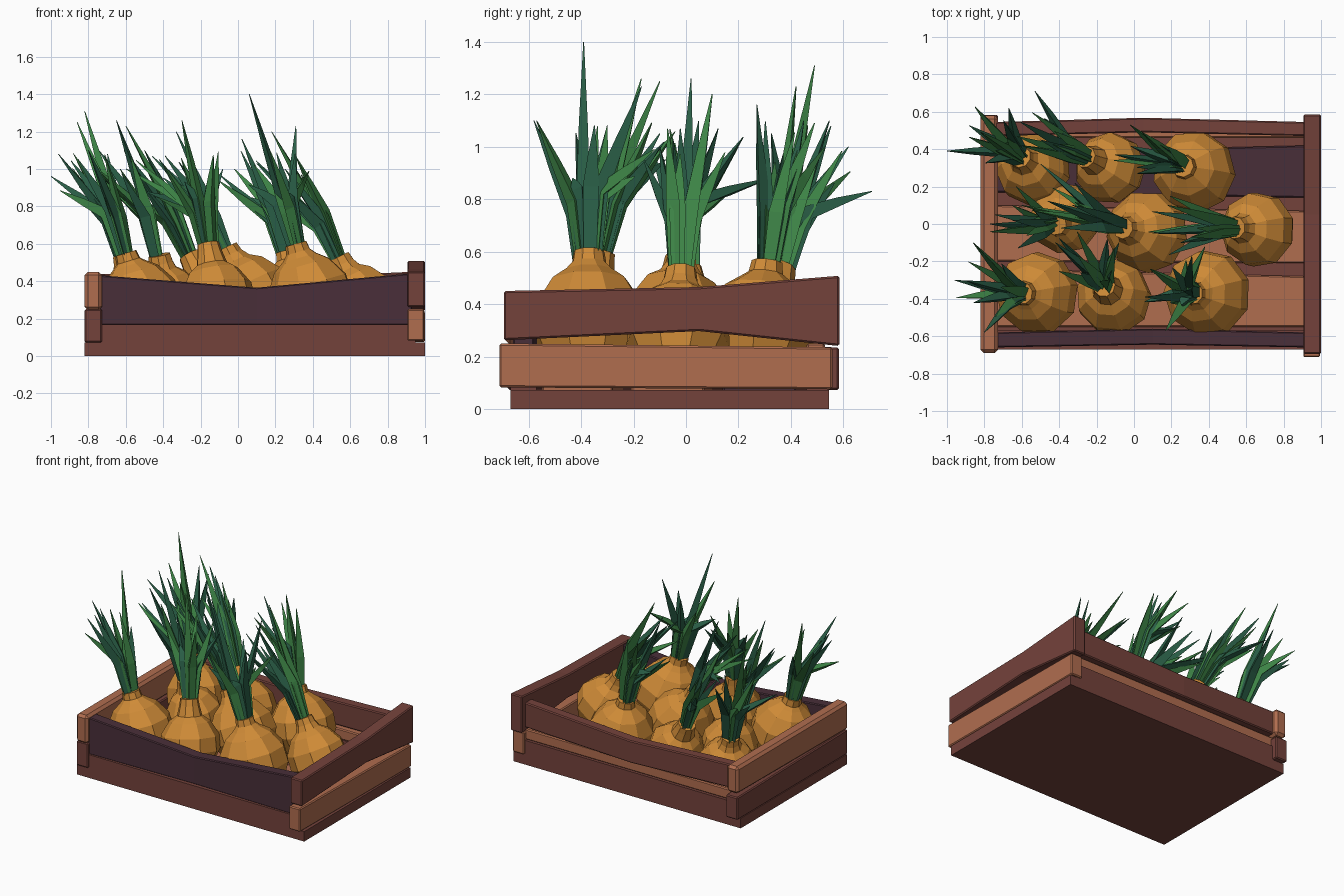
import bpy, bmesh, math, random
from mathutils import Vector

if "Cube" in bpy.data.objects:
    bpy.data.objects.remove(bpy.data.objects["Cube"])

random.seed(4)


def material(name, hexcode):
    def lin(c):
        return c / 12.92 if c <= 0.04045 else ((c + 0.055) / 1.055) ** 2.4
    m = bpy.data.materials.new(name)
    m.diffuse_color = [lin(int(hexcode[i:i + 2], 16) / 255) for i in (0, 2, 4)] + [1]
    m.use_nodes = True
    m.node_tree.nodes["Principled BSDF"].inputs["Base Color"].default_value = m.diffuse_color
    return m


BROWN = material("brown_wood", "74423b")
LIGHT = material("light_wood", "b06d4f")
DARK = material("dark_wood", "492f39")
ORANGE = material("onion_skin", "cf8b37")
GREEN = material("leaf_green", "3c8245")
DEEP = material("deep_leaf_green", "2a5f47")


def finish(name, bm, mats, bevel=0):
    bmesh.ops.recalc_face_normals(bm, faces=bm.faces)
    me = bpy.data.meshes.new(name)
    bm.to_mesh(me)
    bm.free()
    for m in mats:
        me.materials.append(m)
    ob = bpy.data.objects.new(name, me)
    bpy.context.collection.objects.link(ob)
    if bevel:
        mod = ob.modifiers.new("bevel", 'BEVEL')
        mod.width, mod.segments = bevel, 1
    return ob


def loft(bm, rings, mat=0):
    """Skin equal rings of points, closing both ends."""
    vs = [[bm.verts.new(p) for p in r] for r in rings]
    n = len(vs[0])
    faces = [bm.faces.new((a[i], a[(i + 1) % n], b[(i + 1) % n], b[i]))
             for a, b in zip(vs, vs[1:]) for i in range(n)]
    faces += [bm.faces.new(vs[0]), bm.faces.new(vs[-1])]
    for f in faces:
        f.material_index = mat


def plank(name, mat, axis, sections, bevel=0.007):
    """sections: (position along axis, side low, side high, z low, z high)"""
    bm = bmesh.new()
    rings = []
    for t, a, b, lo, hi in sections:
        ring = [(a, lo), (b, lo), (b, hi), (a, hi)]
        rings.append([(t, s, z) if axis == 'x' else (s, t, z) for s, z in ring])
    loft(bm, rings)
    finish(name, bm, [mat], bevel)


# Base and floor slats
plank("crate_base", BROWN, 'x', [(-.82, -.67, .545, 0, .072), (1, -.67, .545, 0, .072)], 0)
plank("floor_slat_front", LIGHT, 'x', [(-.75, -.55, -.24, .06, .1), (.93, -.55, -.28, .06, .1)])
plank("floor_slat_middle", LIGHT, 'x', [(-.75, -.2, .1, .06, .1), (.93, -.21, .07, .06, .1)])
plank("floor_slat_back", DARK, 'x', [(-.75, .17, .38, .06, .1), (.93, .14, .42, .06, .1)])

# Long sides (the ends of the boards sit inside the end planks)
plank("front_lower_board", BROWN, 'x', [(-.78, -.67, -.57, .06, .168), (.95, -.67, -.57, .06, .168)], 0)
plank("front_upper_board", DARK, 'x', [(-.75, -.66, -.58, .165, .432),
      (.1, -.645, -.56, .165, .365), (.93, -.66, -.58, .165, .442)], .006)
plank("back_lower_board", BROWN, 'x', [(-.78, .46, .545, .06, .175), (.95, .46, .545, .06, .175)], 0)
plank("back_middle_board", LIGHT, 'x', [(-.75, .46, .53, .175, .25), (.93, .46, .53, .175, .25)])
plank("back_upper_board", BROWN, 'x', [(-.75, .47, .545, .27, .44),
      (.05, .49, .568, .25, .41), (.93, .47, .545, .27, .45)])

# Short ends
plank("left_lower_board", BROWN, 'y', [(-.68, -.82, -.727, .072, .25), (.583, -.82, -.727, .072, .235)])
plank("left_upper_board", LIGHT, 'y', [(-.69, -.82, -.727, .245, .45), (.58, -.82, -.727, .255, .45)], .018)
plank("right_lower_board", LIGHT, 'y', [(-.712, .905, .995, .082, .25), (.558, .91, 1, .075, .235)])
plank("right_upper_board", BROWN, 'y', [(-.695, .905, 1, .262, .45),
      (.05, .905, 1, .297, .465), (.585, .905, 1, .24, .508)])

# Onions: centre, radius, neck top, main leaf tips
ONIONS = [
    ((-.54, .30, .29), .20, (-.61, .36, .54), [(-1, .39, .96), (-.82, .49, 1.31), (-.67, .62, 1.0)]),
    ((-.13, .30, .30), .19, (-.26, .36, .54), [(-.53, .71, .83), (-.6, .42, 1.23), (-.5, .45, 1.1)]),
    ((.32, .28, .30), .22, (.26, .31, .56), [(-.1, .37, .97), (-.02, .53, 1.0), (.02, .27, 1.16)]),
    ((-.37, .03, .29), .19, (-.42, 0, .54), [(-.77, 0, 1.0), (-.63, .2, 1.0), (-.65, .02, 1.26)]),
    ((.07, -.04, .32), .22, (-.06, -.02, .58), [(-.5, .32, .88), (-.6, .1, 1.0), (-.33, .1, 1.2)]),
    ((.66, -.03, .29), .20, (.54, -.02, .53), [(.1, -.05, 1.03), (.18, .1, 1.2), (.25, -.1, 1.0)]),
    ((-.52, -.37, .29), .22, (-.60, -.37, .55), [(-.96, -.3, 1.08), (-.86, -.1, 1.25), (-.8, -.58, 1.1)]),
    ((-.11, -.39, .31), .20, (-.16, -.33, .60), [(-.42, -.1, 1.05), (-.3, -.17, 1.26), (-.08, -.1, 1.0)]),
    ((.39, -.37, .32), .23, (.31, -.37, .60), [(.06, -.39, 1.4), (.17, -.57, 1.1), (.31, -.17, 1.23), (.38, -.12, .99)]),
]
BODY = [(.3, -.92), (.75, -.7), (1, -.2), (.97, .28), (.68, .74), (.42, .93)]


def ring(centre, axis, radius, sides, turn=0.0):
    u = axis.cross(Vector((0.13, 1, 0))).normalized()
    v = axis.cross(u)
    return [centre + radius * (u * math.cos(a) + v * math.sin(a))
            for a in (turn + math.tau * i / sides for i in range(sides))]


def blade(bm, neck, axis, tip, mat):
    """Three-sided leaf: straight stem, knee, long pointed end."""
    d = (tip - neck).normalized()
    out = d - axis * d.dot(axis)
    out = out.normalized() * min(1, out.length * 2 + .3)
    root = neck - axis * .03 + out * .03
    stem = (axis + Vector((0, 0, .25))).normalized()
    knee = neck + stem * random.uniform(.17, .25) + out * .055
    late = knee.lerp(tip, .5)
    up = (tip - knee).normalized()
    turn = random.uniform(0, 6)
    loft(bm, [ring(root, axis, .028, 3, turn), ring(knee, (axis + up).normalized(), .036, 3, turn),
              ring(late, up, .022, 3, turn), ring(tip, up, .002, 3, turn)], mat)


for k, (c, r, n, tips) in enumerate(ONIONS, 1):
    c, n = Vector(c), Vector(n)
    axis = (n - c).normalized()
    # Bulb with a short tapered neck
    bm = bmesh.new()
    turn = random.uniform(0, 1)
    rings = [ring(c + axis * h * r, axis, w * r, 9, turn) for w, h in BODY]
    rings += [ring(n - axis * .045, axis, .067, 9, turn), ring(n, axis, .06, 9, turn)]
    loft(bm, rings)
    finish(f"onion_{k}", bm, [ORANGE])
    # Leaves: the main tips, then fillers scattered about their middle
    bm = bmesh.new()
    tips = [Vector(t) for t in tips]
    mid = sum(tips, Vector()) / len(tips)
    mid = mid.lerp(n + axis * .45, .4)
    for i in range(7):
        a = math.tau * i / 7 + random.uniform(-.3, .3)
        s = random.uniform(.07, .18)
        tips.append(Vector((mid.x + s * math.cos(a), mid.y + s * math.sin(a), random.uniform(.85, 1.1))))
    for i, t in enumerate(tips):
        t.x, t.y = max(t.x, -1), max(min(t.y, .71), -.68)
        blade(bm, n, axis, t, 0 if i % 2 else 1)
    finish(f"onion_leaves_{k}", bm, [GREEN, DEEP])
